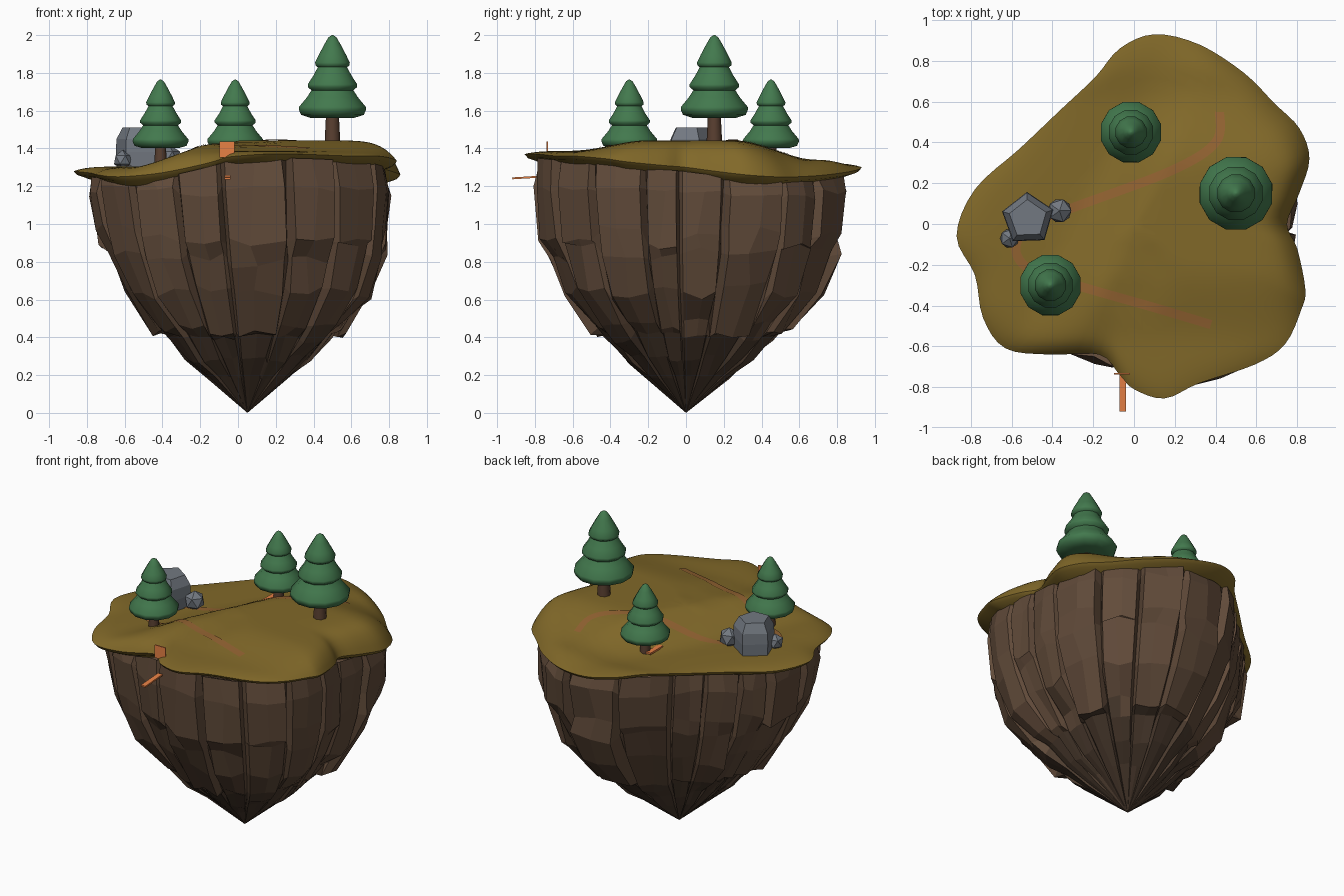
import bpy, bmesh, math, random
from mathutils import Vector, Matrix

if "Cube" in bpy.data.objects:
    bpy.data.objects.remove(bpy.data.objects["Cube"])
random.seed(4)

def mat(name, c):
    m = bpy.data.materials.new(name)
    m.diffuse_color = (*c, 1)
    m.use_nodes = True
    m.node_tree.nodes["Principled BSDF"].inputs["Base Color"].default_value = m.diffuse_color
    return m

GRASS = mat("grass", (0.22, 0.14, 0.022)); DIRT = mat("path_dirt", (0.28, 0.12, 0.03))
ROCK = mat("cliff_rock", (0.12, 0.07, 0.042)); DARK = mat("dark_rock", (0.075, 0.046, 0.029))
LEAF = mat("needles", (0.055, 0.19, 0.075)); BARK = mat("bark", (0.10, 0.05, 0.03))
STONE = mat("stone", (0.17, 0.19, 0.22)); WOOD = mat("orange_wood", (0.80, 0.22, 0.06))

def make(name, verts, faces, mats, smooth=None):
    me = bpy.data.meshes.new(name)
    me.from_pydata(verts, [], faces)
    for m in mats:
        me.materials.append(m)
    bm = bmesh.new(); bm.from_mesh(me)
    bmesh.ops.recalc_face_normals(bm, faces=bm.faces)
    bm.to_mesh(me); bm.free()
    ob = bpy.data.objects.new(name, me)
    bpy.context.collection.objects.link(ob)
    if smooth:
        bpy.context.view_layer.objects.active = ob
        ob.select_set(True)
        bpy.ops.object.shade_smooth_by_angle(angle=math.radians(smooth))
        ob.select_set(False)
    return ob

def skin(rings, start=None, end=None):
    """Join equal rings into quads, with optional end points."""
    n = len(rings[0])
    v = [p for r in rings for p in r]
    f = [(k*n+i, k*n+(i+1) % n, (k+1)*n+(i+1) % n, (k+1)*n+i)
         for k in range(len(rings)-1) for i in range(n)]
    if start:
        v.append(start); f += [(len(v)-1, (i+1) % n, i) for i in range(n)]
    if end:
        v.append(end); o = (len(rings)-1)*n
        f += [(len(v)-1, o+i, o+(i+1) % n) for i in range(n)]
    return v, f

def lathe(name, prof, sides, loc, m, scale=1, rot=0, smooth=None):
    rings = [[(loc[0]+r*scale*math.cos(rot+math.tau*i/sides),
               loc[1]+r*scale*math.sin(rot+math.tau*i/sides), loc[2]+z*scale)
              for i in range(sides)] for r, z in prof]
    mid = [(loc[0], loc[1], loc[2]+prof[k][1]*scale) for k in (0, -1)]
    return make(name, *skin(rings, *mid), [m], smooth)

def spline(b0, b, c, d, t):
    return 0.5*(2*b+(c-b0)*t+(2*b0-5*b+4*c-d)*t*t+(3*b-b0-3*c+d)*t**3)

# Island rim: control points, smoothed
RIM = [Vector(p) for p in (
    (.84, -.32, 1.33), (.80, -.12, 1.31), (.75, 0, 1.30), (.81, .15, 1.28), (.86, .32, 1.26),
    (.81, .47, 1.25), (.69, .59, 1.25), (.54, .74, 1.26), (.32, .88, 1.28), (.10, .93, 1.30),
    (-.07, .86, 1.31), (-.19, .72, 1.31), (-.36, .56, 1.30), (-.56, .37, 1.29), (-.78, .17, 1.28),
    (-.87, -.06, 1.28), (-.78, -.25, 1.27), (-.74, -.46, 1.26), (-.63, -.61, 1.25),
    (-.41, -.64, 1.27), (-.17, -.64, 1.32), (-.07, -.74, 1.35), (0, -.81, 1.36),
    (.15, -.855, 1.37), (.32, -.78, 1.37), (.59, -.69, 1.36), (.74, -.59, 1.36), (.82, -.42, 1.345))]
n = len(RIM)
rim = [spline(*(RIM[(i+k-1) % n] for k in range(4)), t) for i in range(n) for t in (0, .25, .5, .75)]
polar = sorted((math.atan2(p.y, p.x) % math.tau, p.xy.length, p.z) for p in rim)
polar = [(polar[-1][0]-math.tau, *polar[-1][1:])] + polar + [(polar[0][0]+math.tau, *polar[0][1:])]

def rim_at(th):
    th %= math.tau
    for p, q in zip(polar, polar[1:]):
        if p[0] <= th <= q[0]:
            t = (th-p[0])/max(q[0]-p[0], 1e-6)
            return p[1]+(q[1]-p[1])*t, p[2]+(q[2]-p[2])*t

def step(a, b, x):
    t = min(1, max(0, (x-a)/(b-a)))
    return t*t*(3-2*t)

def ground(x, y):
    r, z = rim_at(math.atan2(y, x))
    s = min(1, math.hypot(x, y)/r)
    up = step(-.32, .05, x-.5*y)*(1-.75*step(.25, .7, y))*(1-.4*step(.2, .6, -y))
    h = 1.305+.138*up+.02*step(.6, .8, y)
    h -= .012*(1-step(.1, .22, math.hypot(x, y+.25)))
    return z+(h-z)*(1-s**13)

# Grass top with a thin lip turned under
rings = [[(p.x*s, p.y*s, ground(p.x*s, p.y*s)) for p in rim]
         for s in (.06, .15, .25, .35, .45, .54, .62, .7, .77, .83, .87, .9, .93, .96, .98, 1)]
rings += [[(p.x*s, p.y*s, p.z-d) for p in rim] for s, d in ((.98, .02), (.88, .05))]
make("grass_top", *skin(rings, start=(0, 0, ground(0, 0))), [GRASS], 50)

# Cliff: faceted columns split by narrow grooves, tapering to a point
def rock_r(th):
    r = .97*sum(rim_at(th+math.radians(d))[0] for d in range(-16, 17, 8))/5
    c, s = math.cos(th), math.sin(th)
    return min(r, (.84 if c > 0 else .785)/max(abs(c), .01), (.86 if s > 0 else .79)/max(abs(s), .01))

N = 19
edges = [math.tau*(i+random.uniform(-.28, .28))/N for i in range(N)]
#       height, radius factor, groove depth, height jitter, tier
ROWS = [(1.22, .80, 0, 0, 0), (1.28, .98, .03, 0, 0), (1.17, 1.0, .07, .03, 0), (.93, .97, .09, .05, 0),
        (.84, .93, .05, .05, 1), (.64, .83, .06, .05, 1), (.45, .645, .05, .04, 1),
        (.40, .56, .03, .03, 2), (.29, .42, .03, .02, 2), (.19, .275, .02, .01, 2)]
bulge = [[random.uniform(-.03, .02) for _ in range(3)] for _ in range(N)]
rings = []
for k, (z, f, groove, jit, tier) in enumerate(ROWS):
    ring = []
    for i in range(N):
        a, b = edges[i], edges[(i+1) % N]
        w = (b-a) % math.tau
        dz = random.uniform(-jit, jit)
        for u in (0, .08, .5, .92):
            th = a+u*w+(random.uniform(-.1, .1)*w if u == .5 else 0)
            top = rim_at(th)[1]
            zz = top-.10 if k == 0 else top-.022 if k == 1 else z+dz+random.uniform(-.5, .5)*jit
            g = f-groove if u == 0 else f+(bulge[i][tier]+random.uniform(-.018, .015))*min(1, f+.1)*(k > 0)
            r = rock_r(th)*g
            ring.append((r*math.cos(th)+.05*min(1, max(0, 1.3-zz)/.8), r*math.sin(th), zz))
    rings.append(ring)
cliff = make("cliff", *skin(rings, end=(.05, 0, 0)), [ROCK, DARK])
for p in cliff.data.polygons:
    p.material_index = int(p.center.z < .43)

# Dirt path draped over the grass
def path(name, pts, w=.045):
    pts = [Vector(p) for p in pts]
    m = len(pts)-1
    line = [spline(pts[max(i-1, 0)], pts[i], pts[i+1], pts[min(i+2, m)], j/8)
            for i in range(m) for j in range(8)]
    v = []
    for i, p in enumerate(line):
        t = (line[min(i+1, len(line)-1)]-line[max(i-1, 0)]).normalized()
        for s in (-1, 0, 1):
            x, y = p.x-t.y*w/2*s, p.y+t.x*w/2*s
            v.append((x, y, ground(x, y)+.004))
    f = [(3*i+j, 3*i+j+1, 3*i+j+4, 3*i+j+3) for i in range(len(line)-1) for j in (0, 1)]
    make(name, v, f, [DIRT], 50)

path("dirt_path", [(.42, .55), (.40, .40), (.18, .26), (-.3, .08), (-.5, 0), (-.58, -.12),
                   (-.5, -.23), (-.25, -.31), (.1, -.41), (.4, -.5)])

# Fir trees: trunk plus three-tier canopy
CANOPY = [(.004, .56), (.022, .548), (.045, .51), (.075, .455), (.095, .415), (.093, .40), (.08, .39),
          (.105, .345), (.135, .30), (.135, .285), (.115, .268), (.14, .23), (.183, .18), (.184, .165),
          (.172, .138), (.12, .122)]
for name, x, y, base, s in (("tall_tree", .5, .15, 1.44, 1), ("front_tree", -.41, -.3, 1.30, .83),
                            ("back_tree", -.015, .45, 1.30, .83)):
    lathe(name+"_trunk", [(.042, -.03), (.04, .02), (.034, .14)], 8, (x, y, base), BARK, s, smooth=50)
    lathe(name+"_canopy", CANOPY, 12, (x, y, base), LEAF, s, .26, 50)

# Boulder group
lathe("boulder", [(.125, -.03), (.132, .08), (.128, .15), (.095, .21)], 5, (-.52, .025, 1.30), STONE, 1, .35)

def from_bmesh(name, bm, m):
    me = bpy.data.meshes.new(name); bm.to_mesh(me); bm.free()
    me.materials.append(m)
    bpy.context.collection.objects.link(bpy.data.objects.new(name, me))

for name, loc, r in (("stone_right", (-.365, .065, 1.355), .065), ("stone_left", (-.61, -.07, 1.34), .052)):
    bm = bmesh.new()
    bmesh.ops.create_icosphere(bm, subdivisions=1, radius=r, matrix=Matrix.Translation(loc))
    from_bmesh(name, bm, STONE)

# Orange boards: upright plate, jutting tongue, strip by the back tree
for name, loc, size, tilt in (("upright_plate", (-.058, -.735, 1.395), (.078, .008, .085), 0),
                              ("jutting_tongue", (-.055, -.83, 1.247), (.033, .18, .01), .06),
                              ("tree_strip", (-.055, .41, ground(-.055, .41)+.008), (.033, .13, .012), 0)):
    bm = bmesh.new()
    bmesh.ops.create_cube(bm, size=1, matrix=Matrix.Translation(loc) @ Matrix.Rotation(tilt, 4, 'X')
                          @ Matrix.Diagonal((*size, 1)))
    from_bmesh(name, bm, WOOD)
